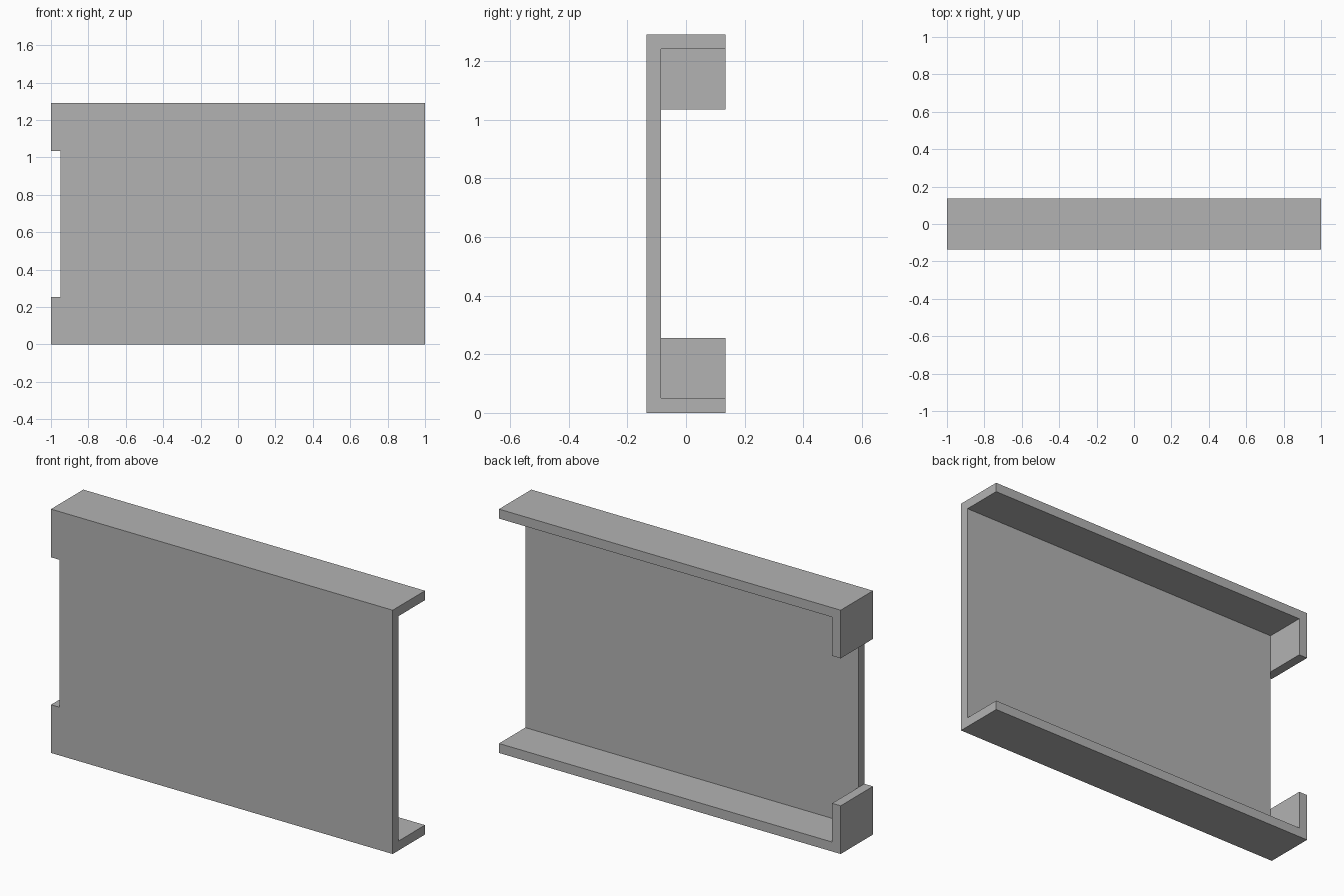
import bpy

if "Cube" in bpy.data.objects:
    bpy.data.objects.remove(bpy.data.objects["Cube"], do_unlink=True)

LENGTH, DEPTH, HEIGHT = 2.0, 0.27, 1.29
WALL = 0.05          # thickness of panel, flanges and end tabs
TAB = 0.255          # height of each end tab
X0, Y0 = -LENGTH / 2, -DEPTH / 2
OVER = 0.1           # how far cutters reach past the body

grey = bpy.data.materials.new("plain grey")
grey.use_nodes = True
colour = (0.45, 0.45, 0.45, 1)
grey.diffuse_color = colour
grey.node_tree.nodes["Principled BSDF"].inputs["Base Color"].default_value = colour


def box(name, low, high):
    """Axis-aligned box between two corners."""
    bpy.ops.mesh.primitive_cube_add(size=1)
    ob = bpy.context.object
    ob.name = name
    for v in ob.data.vertices:
        v.co = [l + (h - l) * (c + 0.5) for l, h, c in zip(low, high, v.co)]
    ob.data.materials.append(grey)
    return ob


def cut(body, cutter):
    """Subtract the cutter from the body and discard it."""
    mod = body.modifiers.new("cut", "BOOLEAN")
    mod.operation, mod.solver, mod.object = "DIFFERENCE", "EXACT", cutter
    bpy.context.view_layer.objects.active = body
    bpy.ops.object.modifier_apply(modifier=mod.name)
    bpy.data.objects.remove(cutter, do_unlink=True)


# Solid block, hollowed into a channel
channel = box("channel_panel", (X0, Y0, 0), (-X0, -Y0, HEIGHT))

# Hollow open to the back and to the left end
cut(channel, box("hollow_cutter", (X0 + WALL, Y0 + WALL, WALL),
                 (-X0 + OVER, -Y0 + OVER, HEIGHT - WALL)))

# Gap between the two end tabs, through panel and end wall
cut(channel, box("notch_cutter", (X0 - OVER, Y0 - OVER, TAB),
                 (X0 + WALL, -Y0 + OVER, HEIGHT - TAB)))
